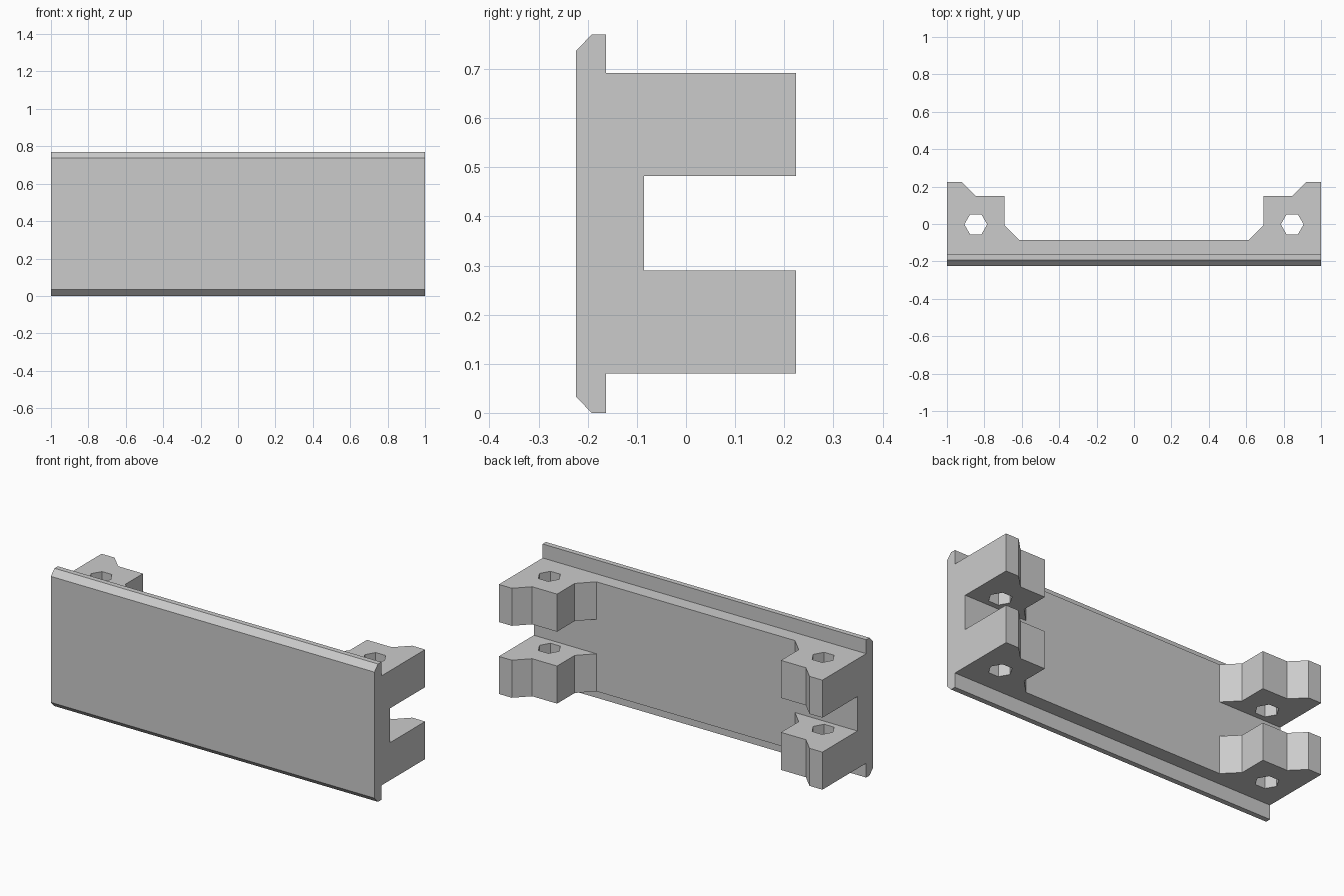
import bpy, bmesh, math
from mathutils import Vector

cube = bpy.data.objects.get("Cube")
if cube:
    bpy.data.objects.remove(cube, do_unlink=True)

# Single plain grey
grey = bpy.data.materials.new("plain_grey")
grey.use_nodes = True
colour = (0.6, 0.6, 0.6, 1)
grey.diffuse_color = colour
grey.node_tree.nodes["Principled BSDF"].inputs["Base Color"].default_value = colour


def prism(name, points, offset):
    """Extrude a closed outline along an offset."""
    bm = bmesh.new()
    face = bm.faces.new([bm.verts.new(p) for p in points])
    new = bmesh.ops.extrude_face_region(bm, geom=[face])["geom"]
    bmesh.ops.translate(bm, vec=Vector(offset),
                        verts=[v for v in new if isinstance(v, bmesh.types.BMVert)])
    bmesh.ops.recalc_face_normals(bm, faces=bm.faces)
    mesh = bpy.data.meshes.new(name)
    bm.to_mesh(mesh)
    bm.free()
    mesh.materials.append(grey)
    obj = bpy.data.objects.new(name, mesh)
    bpy.context.collection.objects.link(obj)
    return obj


def combine(target, other, operation):
    """Apply a boolean and discard the helper."""
    mod = target.modifiers.new(operation.lower(), "BOOLEAN")
    mod.operation = operation
    mod.solver = "EXACT"
    mod.object = other
    bpy.context.view_layer.objects.active = target
    bpy.ops.object.modifier_apply(modifier=mod.name)
    bpy.data.objects.remove(other, do_unlink=True)


HEIGHT = 0.77
LOW, HIGH = 0.08, 0.692

# Front plate with bevelled front edges
plate = prism("mounting_bracket",
              [(-1, y, z) for y, z in ((-0.163, 0), (-0.192, 0), (-0.224, 0.033),
                                       (-0.224, HEIGHT - 0.033), (-0.192, HEIGHT),
                                       (-0.163, HEIGHT))], (2, 0, 0))

# Rear body with a stepped lug outline at each end
half = [(1, -0.18), (1, 0.224), (0.92, 0.224), (0.846, 0.15),
        (0.692, 0.15), (0.692, -0.006), (0.614, -0.085)]
outline = half + [(-x, y) for x, y in reversed(half)]
body = prism("rear_body", [(x, y, LOW) for x, y in outline], (0, 0, HIGH - LOW))

# Slot dividing upper and lower lugs
slot = prism("slot_cutter",
             [(-1.1, y, z) for y, z in ((-0.085, 0.29), (0.4, 0.29),
                                        (0.4, 0.482), (-0.085, 0.482))], (2.2, 0, 0))
combine(body, slot, "DIFFERENCE")

# Hexagonal bolt holes
for side in (-1, 1):
    ring = [(side * 0.846 + 0.061 * math.cos(i * math.pi / 3),
             -0.002 + 0.061 * math.sin(i * math.pi / 3), 0) for i in range(6)]
    combine(body, prism("hole_cutter", ring, (0, 0, 1)), "DIFFERENCE")

combine(plate, body, "UNION")
